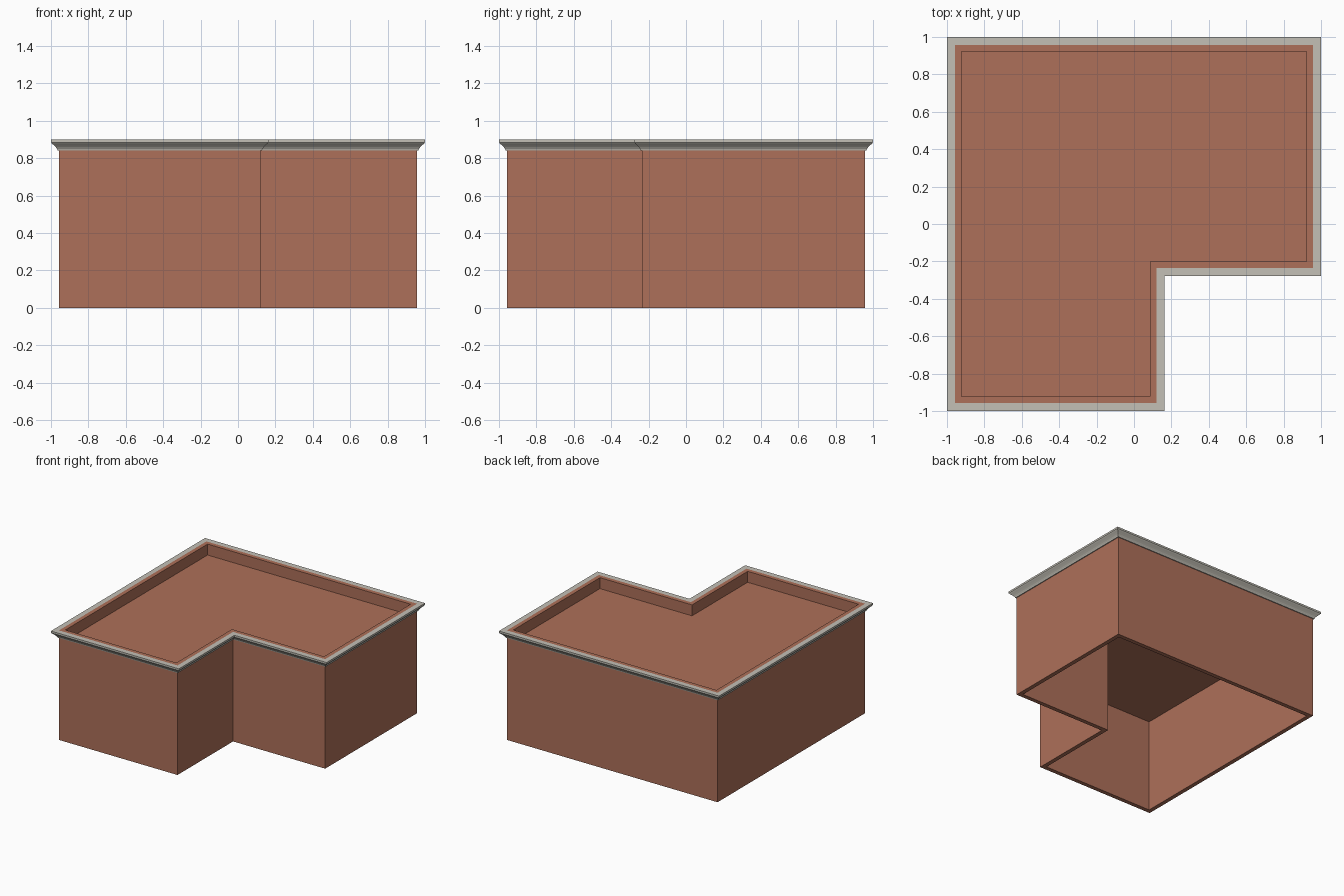
import bpy, bmesh

if "Cube" in bpy.data.objects:
    bpy.data.objects.remove(bpy.data.objects["Cube"])

HALF, NOTCH_X, NOTCH_Y = 0.957, 0.12, -0.235   # outer wall face of the L plan
WALL, TOP = 0.034, 0.90


def material(name, rgb):
    m = bpy.data.materials.new(name)
    m.diffuse_color = (*rgb, 1)
    m.use_nodes = True
    m.node_tree.nodes["Principled BSDF"].inputs["Base Color"].default_value = m.diffuse_color
    return m


def plan(d):
    """L-shaped outline, counter-clockwise, offset outward by d."""
    a, nx, ny = HALF + d, NOTCH_X + d, NOTCH_Y - d
    return [(-a, -a), (nx, -a), (nx, ny), (a, ny), (a, a), (-a, a)]


def finish(bm, name, mat):
    bmesh.ops.recalc_face_normals(bm, faces=bm.faces)
    mesh = bpy.data.meshes.new(name)
    bm.to_mesh(mesh)
    bm.free()
    obj = bpy.data.objects.new(name, mesh)
    bpy.context.collection.objects.link(obj)
    mesh.materials.append(mat)
    return obj


def sweep(name, profile, mat):
    """Mitred sweep of a closed (offset, height) profile around the plan."""
    bm = bmesh.new()
    loops = [[bm.verts.new((x, y, z)) for x, y in plan(d)] for d, z in profile]
    for lo, hi in zip(loops, loops[1:] + loops[:1]):
        for i in range(len(lo)):
            j = (i + 1) % len(lo)
            bm.faces.new((lo[i], lo[j], hi[j], hi[i]))
    return finish(bm, name, mat)


def slab(name, d, z0, z1, mat):
    """Solid plate with the plan outline."""
    bm = bmesh.new()
    face = bm.faces.new([bm.verts.new((x, y, z0)) for x, y in plan(d)])
    new = bmesh.ops.extrude_face_region(bm, geom=[face])["geom"]
    verts = [g for g in new if isinstance(g, bmesh.types.BMVert)]
    bmesh.ops.translate(bm, verts=verts, vec=(0, 0, z1 - z0))
    if not face.is_valid or len(bm.faces) < 8:
        bm.faces.new([v for v in bm.verts if v not in verts])
    return finish(bm, name, mat)


brick = material("brick", (0.42, 0.16, 0.10))
stone = material("stone", (0.55, 0.53, 0.47))

# Hollow walls rising into a parapet
sweep("walls", [(0, 0), (0, TOP), (-WALL, TOP), (-WALL, 0)], brick)

# Flat roof set below the parapet top, open underneath
slab("roof", -WALL, 0.765, 0.81, brick)

# Moulded cornice: small fillet, cove, top lip
sweep("cornice", [(0, 0.842), (0.008, 0.842), (0.010, 0.849), (0.017, 0.859),
                  (0.027, 0.869), (0.037, 0.878), (0.043, 0.885),
                  (0.043, TOP), (0, TOP)], stone)
